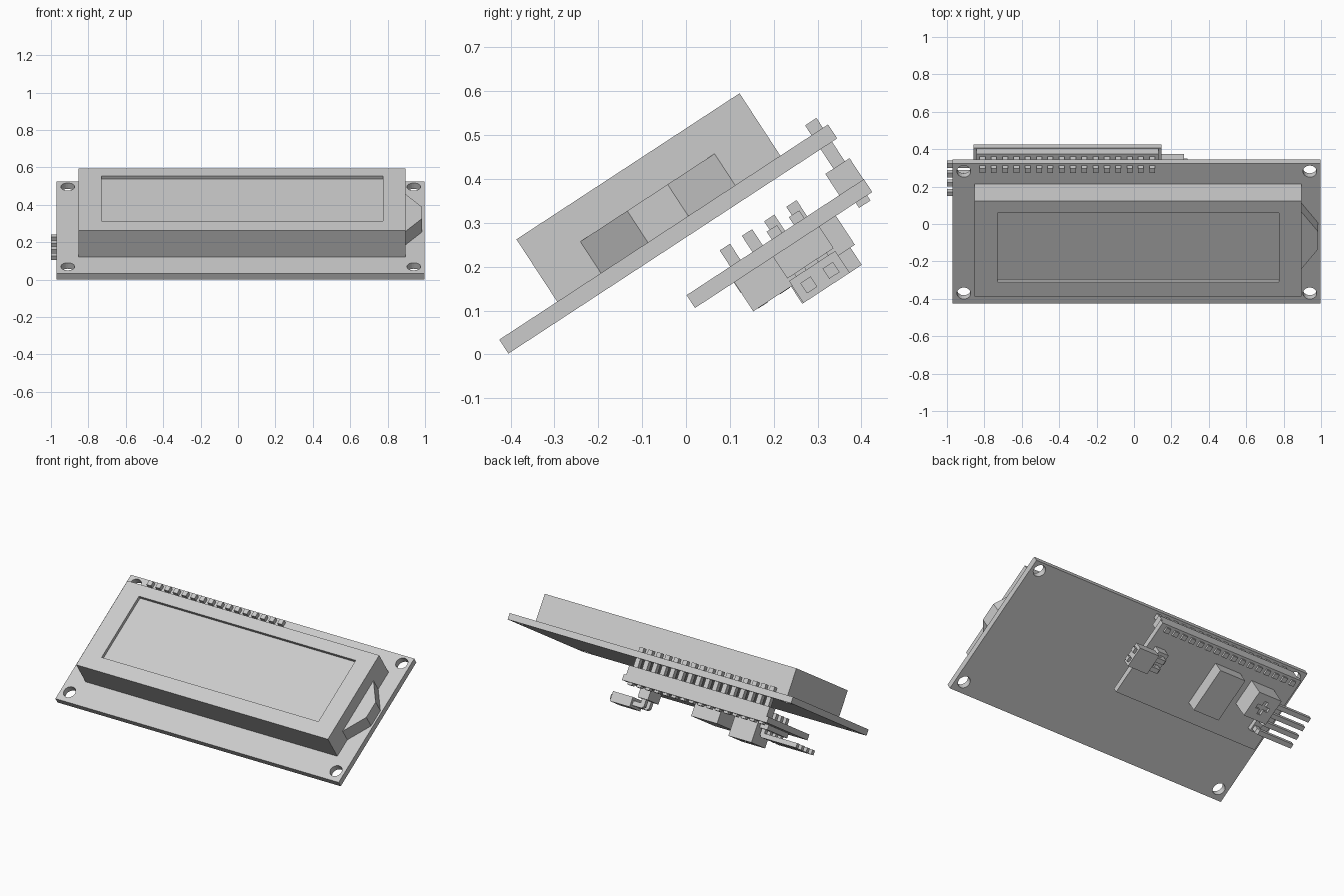
import bpy, bmesh, math
from mathutils import Matrix

if "Cube" in bpy.data.objects:
    bpy.data.objects.remove(bpy.data.objects["Cube"])

# Everything is laid out flat (x, along the slope, normal) and tilted by this frame
FRAME = Matrix.Translation((0, -0.405, 0.002)) @ Matrix.Rotation(math.radians(33.2), 4, 'X')


def finish(name, bm):
    bmesh.ops.recalc_face_normals(bm, faces=bm.faces)
    me = bpy.data.meshes.new(name)
    bm.to_mesh(me)
    bm.free()
    ob = bpy.data.objects.new(name, me)
    ob.matrix_world = FRAME
    bpy.context.collection.objects.link(ob)
    return ob


def boxes(name, spans):
    """One object from (x0, x1, y0, y1, z0, z1) boxes."""
    bm = bmesh.new()
    for x0, x1, y0, y1, z0, z1 in spans:
        m = Matrix.Translation(((x0 + x1) / 2, (y0 + y1) / 2, (z0 + z1) / 2)) \
            @ Matrix.Diagonal((x1 - x0, y1 - y0, z1 - z0, 1))
        bmesh.ops.create_cube(bm, size=1, matrix=m)
    return finish(name, bm)


def prism(name, outline, axis_map, depth):
    """Extrude an outline; axis_map turns 2D points into 3D."""
    bm = bmesh.new()
    face = bm.faces.new([bm.verts.new(axis_map(*p)) for p in outline])
    ext = bmesh.ops.extrude_face_region(bm, geom=[face])['geom']
    bmesh.ops.translate(bm, vec=depth, verts=[g for g in ext if isinstance(g, bmesh.types.BMVert)])
    return finish(name, bm)


def cut(ob, cutter):
    mod = ob.modifiers.new("cut", 'BOOLEAN')
    mod.operation = 'DIFFERENCE'
    mod.solver = 'EXACT'
    mod.object = cutter
    cutter.hide_render = True
    bpy.context.view_layer.update()
    me = bpy.data.meshes.new_from_object(ob.evaluated_get(bpy.context.evaluated_depsgraph_get()))
    ob.modifiers.clear()
    ob.data = me
    bpy.data.objects.remove(cutter)


# Main board with four mounting holes
board = boxes("main_board", [(-0.97, 0.997, 0, 0.896, 0, 0.038)])
bm = bmesh.new()
for x in (-0.91, 0.94):
    for y in (0.066, 0.845):
        bmesh.ops.create_cone(bm, cap_ends=True, segments=24, radius1=0.037, radius2=0.037,
                              depth=0.2, matrix=Matrix.Translation((x, y, 0.019)))
cut(board, finish("hole_cutter", bm))

# Display housing with recessed screen
housing = boxes("display_housing", [(-0.853, 0.895, 0.158, 0.766, 0.038, 0.208)])
cut(housing, boxes("screen_cutter", [(-0.73, 0.775, 0.25, 0.692, 0.188, 0.3)]))

# Backlight bulge on the right end
prism("backlight_bulge", [(0.89, 0.27), (0.985, 0.405), (0.985, 0.515), (0.89, 0.65)],
      lambda x, y: (x, y, 0.038), (0, 0, 0.086))

# Adapter board hung below on a 16 pin header
boxes("adapter_board", [(-0.858, 0.147, 0.413, 0.896, -0.146, -0.111)])
boxes("header_strip", [(-0.843, 0.132, 0.829, 0.895, -0.111, -0.053)])
boxes("header_pins", [(x - 0.015, x + 0.015, 0.851, 0.882, -0.16, 0.065)
                      for x in (-0.81 + 0.0605 * i for i in range(16))])

# Driver chip
boxes("driver_chip", [(-0.485, -0.305, 0.52, 0.797, -0.225, -0.146)])

# Trimmer with cross slot
trimmer = boxes("trimmer", [(-0.735, -0.575, 0.623, 0.785, -0.272, -0.146)])
a, b = 0.013, 0.042
cross = [(a, b), (a, a), (b, a), (b, -a), (a, -a), (a, -b),
         (-a, -b), (-a, -a), (-b, -a), (-b, a), (-a, a), (-a, b)]
cut(trimmer, prism("slot_cutter", cross, lambda x, y: (x - 0.655, y + 0.704, -0.3), (0, 0, 0.045)))

# Right-angle output pins on the left end
boxes("output_header", [(-0.79, -0.737, 0.519, 0.755, -0.175, -0.146)])
bent = [(-0.745, -0.067), (-0.745, -0.21), (-0.758, -0.226), (-1.0, -0.226),
        (-1.0, -0.198), (-0.772, -0.198), (-0.772, -0.067)]
for i in range(4):
    y = 0.532 + 0.0605 * i
    prism(f"output_pin_{i + 1}", bent, lambda x, z: (x, y, z), (0, 0.028, 0))

# Two pin jumper with cap on the right end
boxes("jumper_header", [(0.03, 0.10, 0.626, 0.752, -0.205, -0.146)])
boxes("jumper_cap", [(0.13, 0.268, 0.626, 0.752, -0.272, -0.212)])
bent = [(0.052, -0.09), (0.052, -0.245), (0.065, -0.258), (0.285, -0.258),
        (0.285, -0.23), (0.08, -0.23), (0.08, -0.09)]
for i in range(2):
    y = 0.645 + 0.0605 * i
    prism(f"jumper_pin_{i + 1}", bent, lambda x, z: (x, y, z), (0, 0.028, 0))
